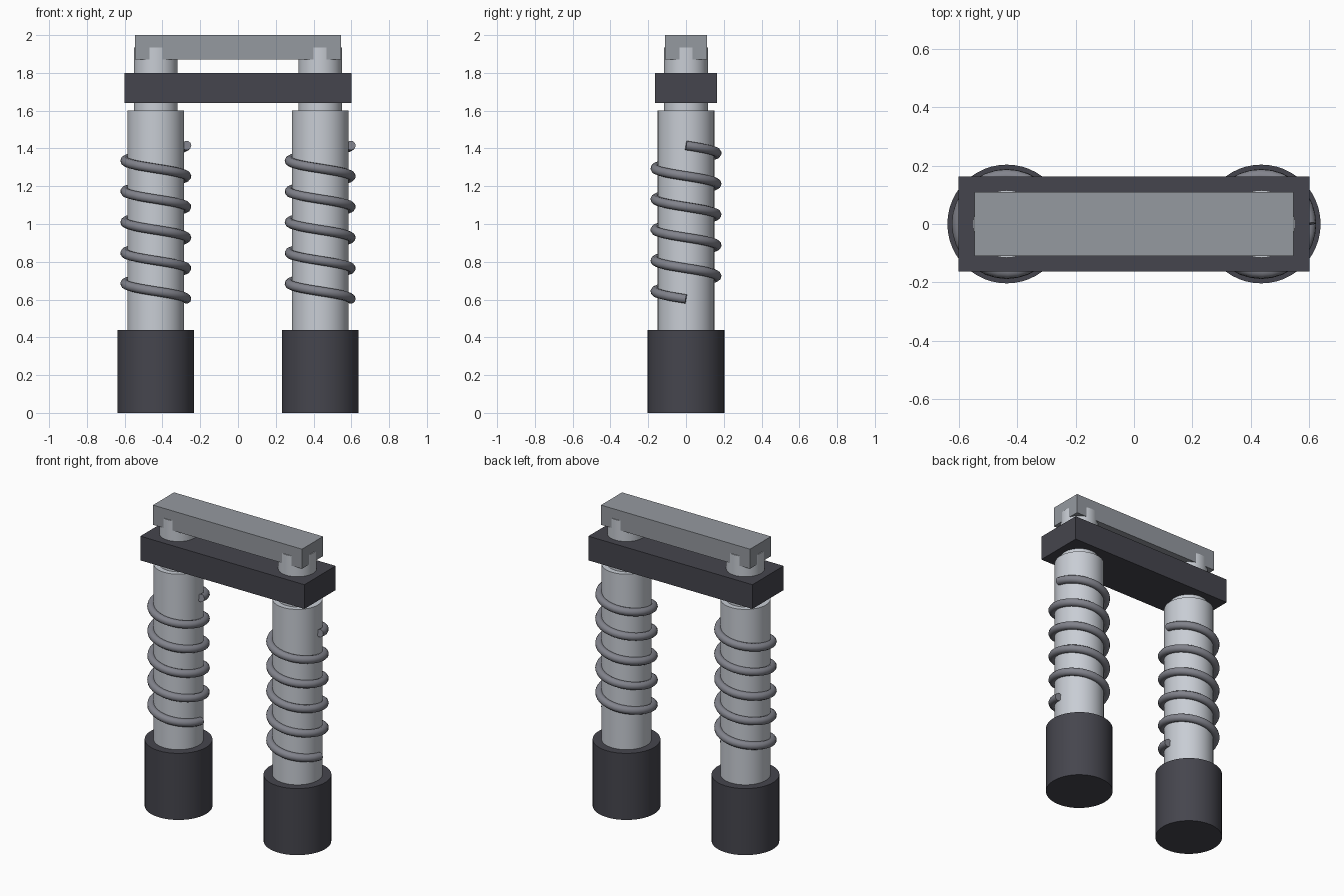
import bpy
import math

cube = bpy.data.objects.get("Cube")
if cube:
    bpy.data.objects.remove(cube, do_unlink=True)


def make_material(name, rgb):
    mat = bpy.data.materials.new(name)
    mat.use_nodes = True
    color = (*rgb, 1.0)
    mat.diffuse_color = color
    mat.node_tree.nodes["Principled BSDF"].inputs["Base Color"].default_value = color
    return mat


dark = make_material("dark rubber", (0.06, 0.06, 0.075))
grey = make_material("grey metal", (0.30, 0.32, 0.35))
silver = make_material("polished steel", (0.58, 0.61, 0.66))
steel = make_material("spring steel", (0.22, 0.225, 0.26))


def finish(obj, name, mat, smooth=True):
    obj.name = name
    obj.data.materials.clear()
    obj.data.materials.append(mat)
    if smooth:
        bpy.ops.object.shade_smooth_by_angle(angle=math.radians(40))


def cylinder(name, x, radius, z0, z1, mat):
    bpy.ops.mesh.primitive_cylinder_add(
        vertices=48, radius=radius, depth=z1 - z0, location=(x, 0, (z0 + z1) / 2))
    finish(bpy.context.object, name, mat)


def box(name, half_x, half_y, z0, z1, mat):
    bpy.ops.mesh.primitive_cube_add(size=2, location=(0, 0, (z0 + z1) / 2))
    obj = bpy.context.object
    obj.scale = (half_x, half_y, (z1 - z0) / 2)
    bpy.ops.object.transform_apply(location=False, rotation=False, scale=True)
    finish(obj, name, mat, smooth=False)


def spring(name, x, radius, wire, z0, z1, turns, mat):
    steps = 32 * turns
    curve = bpy.data.curves.new(name, "CURVE")
    curve.dimensions = "3D"
    curve.bevel_depth = wire
    curve.bevel_resolution = 3
    curve.use_fill_caps = True
    path = curve.splines.new("POLY")
    path.points.add(steps)
    for i, point in enumerate(path.points):
        t = i / steps
        a = -math.tau * turns * t
        point.co = (radius * math.cos(a), radius * math.sin(a), z0 + (z1 - z0) * t, 1)
    obj = bpy.data.objects.new(name, curve)
    obj.location.x = x
    bpy.context.collection.objects.link(obj)
    bpy.ops.object.select_all(action="DESELECT")
    obj.select_set(True)
    bpy.context.view_layer.objects.active = obj
    bpy.ops.object.convert(target="MESH")
    finish(bpy.context.object, name, mat)


# Two identical sprung legs
for side, x in (("right", -0.435), ("left", 0.435)):
    cylinder(side + "_foot", x, 0.203, 0, 0.44, dark)
    cylinder(side + "_outer_tube", x, 0.15, 0.44, 1.6, silver)
    cylinder(side + "_inner_rod", x, 0.1155, 1.6, 1.935, silver)
    spring(side + "_coil_spring", x, 0.163, 0.025, 0.603, 1.416, 5, steel)

# Clamp and bar joining the legs
box("clamp_plate", 0.6, 0.163, 1.64, 1.8, dark)
box("top_bar", 0.545, 0.11, 1.87, 2.0, grey)
